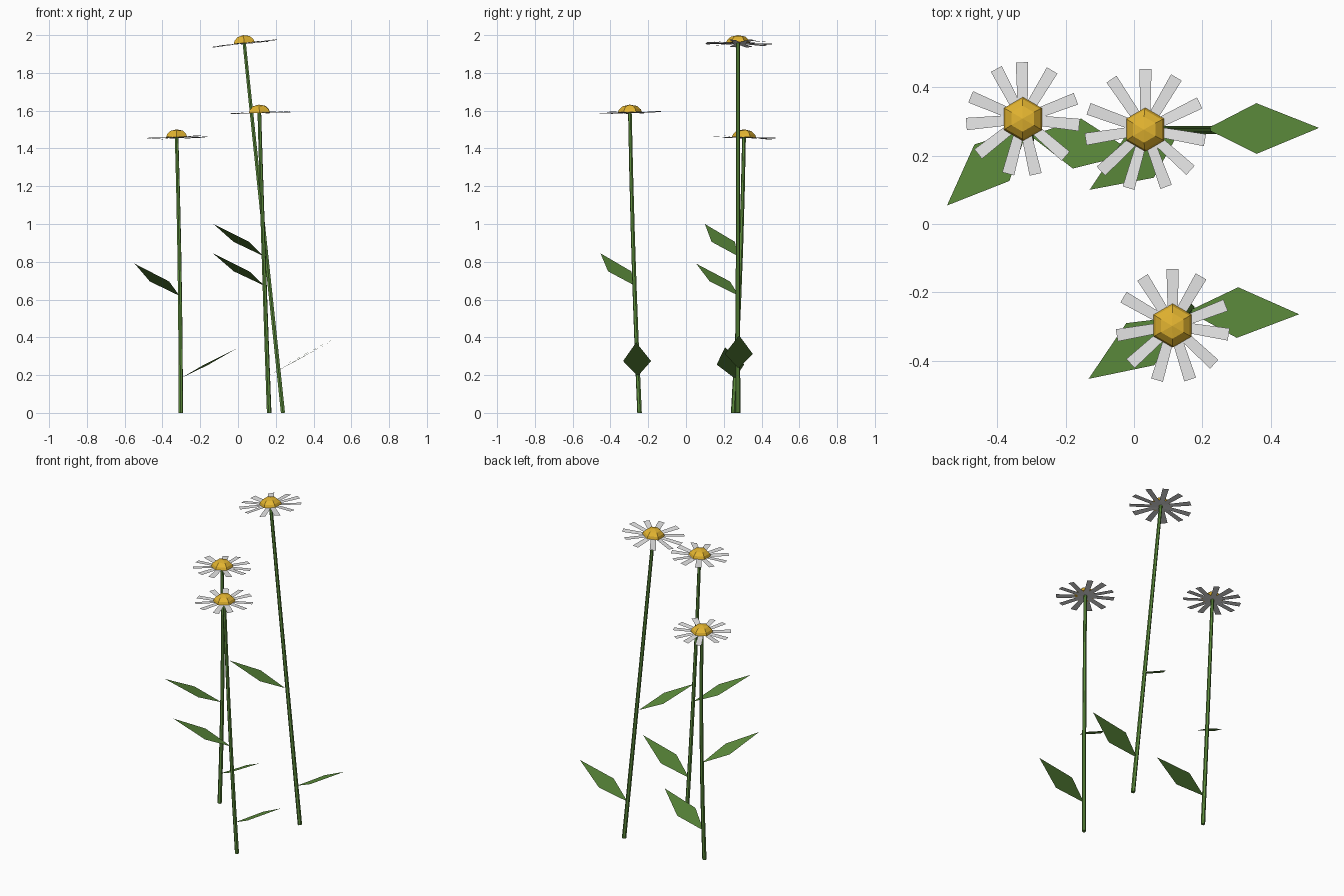
import bpy, bmesh, math, random
from mathutils import Vector, Matrix

if "Cube" in bpy.data.objects:
    bpy.data.objects.remove(bpy.data.objects["Cube"])

random.seed(4)


def material(name, rgb):
    m = bpy.data.materials.new(name)
    m.diffuse_color = (*rgb, 1)
    m.use_nodes = True
    m.node_tree.nodes["Principled BSDF"].inputs["Base Color"].default_value = m.diffuse_color
    return m


GREEN = material("leaf green", (0.11, 0.265, 0.046))
WHITE = material("petal white", (0.8, 0.8, 0.8))
YELLOW = material("centre yellow", (0.77, 0.46, 0.03))


def finish(bm, name, mat):
    me = bpy.data.meshes.new(name)
    bm.to_mesh(me)
    bm.free()
    me.materials.append(mat)
    ob = bpy.data.objects.new(name, me)
    bpy.context.collection.objects.link(ob)
    return ob


def loft(bm, rings):
    """Skin a list of equal-sized vertex rings."""
    n = len(rings[0])
    for a, b in zip(rings, rings[1:]):
        for i in range(n):
            j = (i + 1) % n
            bm.faces.new((a[i], a[j], b[j], b[i]))


def stem(name, base, mid, top):
    # six-sided tube through a gently bowed path
    bm = bmesh.new()
    base, mid, top = Vector(base), Vector(mid), Vector(top)
    s = mid.z / top.z
    bow = (mid - base.lerp(top, s)) / (4 * s * (1 - s))
    q = (top - base).to_track_quat('Z', 'Y')
    rings = []
    for k in range(6):
        t = k / 5
        c = base.lerp(top, t) + bow * 4 * t * (1 - t)
        r = 0.0125 - 0.0025 * t
        rings.append([bm.verts.new(c + q @ Vector((r * math.cos(i * math.pi / 3),
                                                   r * math.sin(i * math.pi / 3), 0)))
                      for i in range(6)])
    loft(bm, rings)
    bm.faces.new(rings[0][::-1])
    bm.faces.new(rings[-1])
    finish(bm, name, GREEN)


def leaf(name, start, tip):
    # flat diamond, widest a little before the middle
    bm = bmesh.new()
    a, b = Vector(start), Vector(tip)
    d = b - a
    side = Vector((-d.y, d.x, 0)).normalized() * 0.074
    m = a.lerp(b, 0.445)
    bm.faces.new([bm.verts.new(p) for p in (a, m - side, b, m + side)])
    finish(bm, name, GREEN)


def head(name, centre, axis, angles, length):
    place = (Matrix.Translation(centre)
             @ Vector((0, 0, 1)).rotation_difference(Vector(axis)).to_matrix().to_4x4())
    # petals: narrow strips with slight random pitch
    bm = bmesh.new()
    for k, deg in enumerate(angles):
        turn = place @ Matrix.Rotation(math.radians(deg), 4, 'Z')
        pitch = random.uniform(-0.025, 0.025)
        z0 = -0.002 + 0.0004 * (k % 3)
        roll = random.uniform(-0.003, 0.003)
        pts = [(0.012, -0.014, z0), (length, -0.018, z0 + pitch * length - roll),
               (length, 0.018, z0 + pitch * length + roll), (0.012, 0.014, z0)]
        bm.faces.new([bm.verts.new(turn @ Vector(p)) for p in pts])
    finish(bm, name + "_petals", WHITE)

    # six-sided domed centre
    bm = bmesh.new()
    rings = []
    for r, z in ((0.064, 0), (0.058, 0.016), (0.038, 0.034)):
        rings.append([bm.verts.new(place @ Vector((r * math.sin(i * math.pi / 3),
                                                   -r * math.cos(i * math.pi / 3), z)))
                      for i in range(6)])
    loft(bm, rings)
    apex = bm.verts.new(place @ Vector((0, 0, 0.042)))
    for i in range(6):
        bm.faces.new((rings[-1][i], rings[-1][(i + 1) % 6], apex))
    bm.faces.new(rings[0][::-1])
    finish(bm, name + "_centre", YELLOW)


# name, stem base / middle / top, petal angles, petal length, leaves (start, tip)
flowers = [
    ("tall_flower",
     (0.238, 0.275, 0), (0.133, 0.275, 1.0), (0.033, 0.276, 1.958),
     (160, 124, 90, 59, 26, -10, -42, -70, -106, -137, -171), 0.178,
     [((0.135, 0.275, 0.83), (-0.13, 0.10, 1.0)),
      ((0.212, 0.278, 0.235), (0.541, 0.281, 0.41))]),
    ("middle_flower",
     (0.165, -0.246, 0), (0.137, -0.277, 0.8), (0.113, -0.297, 1.59),
     (122, 90, 60, 21, -9, -43, -72, -106, -138, -170, 150), 0.166,
     [((0.14, -0.27, 0.673), (-0.133, -0.453, 0.845)),
      ((0.158, -0.255, 0.195), (0.483, -0.264, 0.373))]),
    ("short_flower",
     (-0.303, 0.25, 0), (-0.309, 0.287, 0.75), (-0.325, 0.307, 1.459),
     (118, 91, 59, 21, -6, -41, -77, -105, -142, -175, 157), 0.166,
     [((-0.31, 0.28, 0.62), (-0.547, 0.054, 0.79)),
      ((-0.303, 0.258, 0.183), (0.003, 0.207, 0.347))]),
]

for name, base, mid, top, angles, length, leaves in flowers:
    stem(name + "_stem", base, mid, top)
    head(name, Vector(top), Vector(top) - Vector(mid), angles, length)
    for label, (a, b) in zip(("upper", "lower"), leaves):
        leaf(f"{name}_{label}_leaf", a, b)
